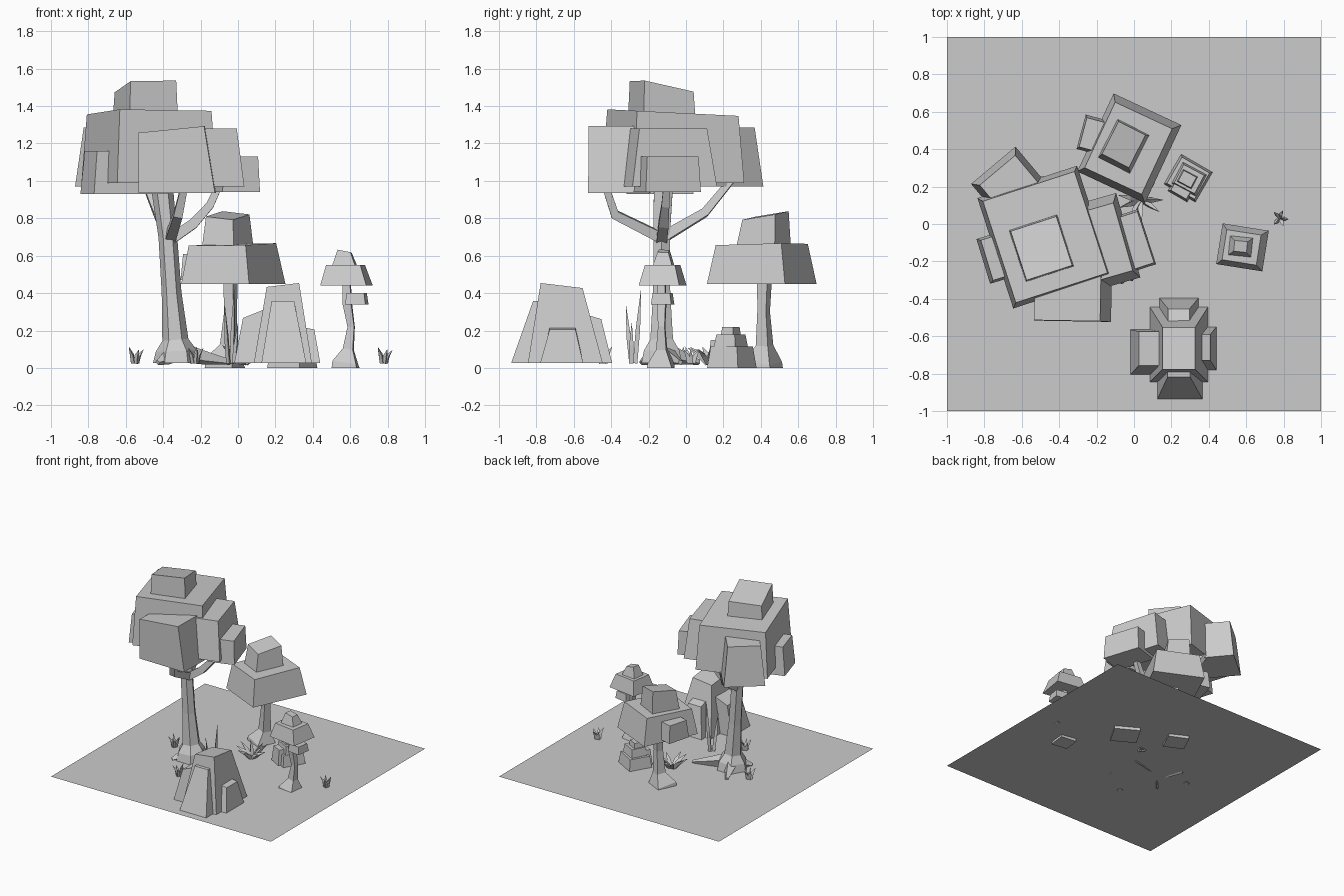
import bpy, bmesh, math, random
from mathutils import Vector

if "Cube" in bpy.data.objects:
    bpy.data.objects.remove(bpy.data.objects["Cube"])

random.seed(4)
GROUND = 0.025


def finish(name, verts, faces):
    mesh = bpy.data.meshes.new(name)
    mesh.from_pydata(verts, [], faces)
    bm = bmesh.new()
    bm.from_mesh(mesh)
    bmesh.ops.recalc_face_normals(bm, faces=bm.faces)
    bm.to_mesh(mesh)
    bm.free()
    ob = bpy.data.objects.new(name, mesh)
    bpy.context.collection.objects.link(ob)
    return ob


def block(name, x, y, z0, z1, sx, sy, rot=0, taper=0.85, shift=(0, 0), tilt=(0, 0)):
    """Tapered box, turned about z; the top may be shifted and sloped."""
    c, s = math.cos(math.radians(rot)), math.sin(math.radians(rot))
    verts = []
    for top in (0, 1):
        k = taper if top else 1
        for u, v in ((-1, -1), (1, -1), (1, 1), (-1, 1)):
            a, b = u * sx * k / 2, v * sy * k / 2
            dx, dy = a * c - b * s, a * s + b * c
            z = z1 + dx * tilt[0] + dy * tilt[1] if top else z0
            verts.append((x + dx + shift[0] * top, y + dy + shift[1] * top, z))
    faces = [(3, 2, 1, 0), (4, 5, 6, 7)]
    faces += [(i, (i + 1) % 4, (i + 1) % 4 + 4, i + 4) for i in range(4)]
    return finish(name, verts, faces)


def tube(name, path, sides=4, phase=45):
    """Faceted limb through (x, y, z, radius) points."""
    pts = [Vector(p[:3]) for p in path]
    verts, faces, n = [], [], len(path)
    for i, p in enumerate(path):
        t = pts[min(i + 1, n - 1)] - pts[max(i - 1, 0)]
        q = Vector((0, 0, 1)).rotation_difference(t)
        for k in range(sides):
            a = math.radians(phase) + k * math.tau / sides
            verts.append(pts[i] + q @ Vector((math.cos(a), math.sin(a), 0)) * p[3])
    for i in range(n - 1):
        for k in range(sides):
            j = (k + 1) % sides
            faces.append((i * sides + k, i * sides + j, (i + 1) * sides + j, (i + 1) * sides + k))
    faces += [tuple(range(sides))[::-1], tuple(range((n - 1) * sides, n * sides))]
    return finish(name, verts, faces)


def tuft(name, x, y, count, spread, height, r=0.014):
    """Ring of pointed blades leaning outward."""
    for i in range(count):
        a = i * math.tau / count + random.uniform(-0.2, 0.2)
        c, s = math.cos(a), math.sin(a)
        h = height * random.uniform(0.75, 1)
        tube(f"{name}_blade_{i + 1}", [
            (x + c * 0.012, y + s * 0.012, GROUND, r),
            (x + c * spread * 0.5, y + s * spread * 0.5, GROUND + h * 0.55, r * 0.9),
            (x + c * spread, y + s * spread, GROUND + h, 0.001)], 3)


# Ground sheet
finish("ground_sheet", [(-1, -1, GROUND), (1, -1, GROUND), (1, 1, GROUND), (-1, 1, GROUND)], [(0, 1, 2, 3)])

# Large tree: trunk, roots, branches
tube("large_trunk", [(-.33, -.13, .025, .125), (-.33, -.13, .09, .11), (-.335, -.13, .15, .07),
                     (-.355, -.13, .4, .053), (-.375, -.13, .7, .05), (-.41, -.12, 1.0, .06)], 6, 0)
for i, (ex, ey, r) in enumerate([(-.04, -.03, .04), (-.42, .07, .04), (-.43, -.24, .04)]):
    mx, my = (ex - .33) / 2, (ey - .13) / 2
    tube(f"large_root_{i + 1}", [(-.33, -.13, .09, .06), (mx, my, .055, r), (ex, ey, .03, .015)])
tube("branch_right", [(-.37, -.13, .68, .04), (-.24, -.12, .77, .038), (-.15, -.11, .87, .03), (-.09, -.1, 1.0, .025)])
tube("branch_front", [(-.36, -.14, .7, .04), (-.32, -.38, .82, .034), (-.28, -.44, 1.0, .025)])
tube("branch_back", [(-.37, -.12, .7, .04), (-.43, .1, .83, .032), (-.5, .24, 1.0, .025)])

# Large tree: crown blocks
block("crown_main", -.475, -.07, .99, 1.365, .56, .62, 18, .92, tilt=(0, -.05))
block("crown_top", -.495, -.13, 1.35, 1.505, .27, .29, 18, .95, tilt=(.08, -.2))
block("crown_back_left", -.64, .18, .97, 1.285, .31, .35, 40, .8)
block("crown_front", -.325, -.355, .935, 1.275, .41, .33, -1, .86, (-.03, -.02), (.1, 0))
block("crown_right", -.17, -.1, .97, 1.28, .29, .47, 16, .8)
block("crown_right_small", -.03, -.1, .94, 1.13, .21, .31, 18, .93)
block("crown_left", -.61, -.14, .93, 1.16, .41, .25, 17, .9)

# Medium tree
tube("medium_trunk", [(-.07, .41, .0, .115), (-.07, .41, .035, .11), (-.05, .42, .12, .05),
                      (-.04, .415, .3, .036), (-.04, .42, .48, .042)], 4, 20)
block("medium_crown", -.025, .405, .45, .66, .4, .46, -25, .84, (-.005, -.0), (.02, .02))
block("medium_crown_top", -.055, .415, .65, .815, .19, .23, -27, .85, (0, .01), (-.03, .18))
block("medium_crown_side", -.215, .475, .47, .61, .14, .19, -15, .85)

# Small tree
tube("small_trunk", [(.575, -.135, .0, .095), (.575, -.135, .025, .09), (.59, -.13, .1, .038),
                     (.605, -.13, .22, .025), (.585, -.13, .34, .032), (.58, -.13, .48, .028)], 4, 38)
block("small_crown", .58, -.125, .44, .55, .25, .22, -9, .74, (-.005, .0))
block("small_crown_top", .57, -.12, .545, .625, .125, .105, -6, .55, tilt=(-.2, 0))
block("small_crown_lower", .635, -.125, .34, .4, .11, .11, -9, .85)

# Low stacked bush
block("bush_base", .29, .245, .0, .115, .2, .19, -30, .85)
block("bush_middle", .295, .24, .11, .18, .145, .13, -28, .85)
block("bush_top", .285, .24, .17, .22, .09, .075, -28, .85)
block("bush_side", .26, .195, .03, .15, .12, .11, -30, .8)

# Boulder cluster
block("boulder_core", .24, -.645, GROUND, .43, .31, .4, 0, .56, (0, -.02), (.12, -.12))
block("boulder_left", .09, -.685, GROUND, .3, .22, .24, 0, .76, (.02, .02), (.4, 0))
block("boulder_front", .245, -.8, GROUND, .36, .24, .27, 0, .5, (-.005, .05), (0, .03))
block("boulder_right", .36, -.665, GROUND, .215, .16, .23, 0, .6, (0, .005), (-.2, 0))
block("boulder_back", .24, -.48, GROUND, .275, .21, .17, 0, .55, (0, -.02), (0, -.3))

# Grass tufts, spiky plant and tall reeds
tuft("grass_right", .78, .03, 5, .045, .09)
tuft("grass_left", -.55, -.04, 5, .045, .09)
tuft("grass_front", -.23, -.44, 5, .045, .09)
tuft("spiky_plant", .035, .13, 9, .12, .1, .018)
for i, (x, y, tx, ty, h) in enumerate([(-.05, -.29, -.07, -.32, .33), (-.03, -.27, -.02, -.24, .42),
                                       (-.02, -.29, -.0, -.29, .24)]):
    tube(f"reed_{i + 1}", [(x, y, GROUND, .014), ((x + tx) / 2, (y + ty) / 2, h * .5, .014), (tx, ty, h, .001)], 3)
